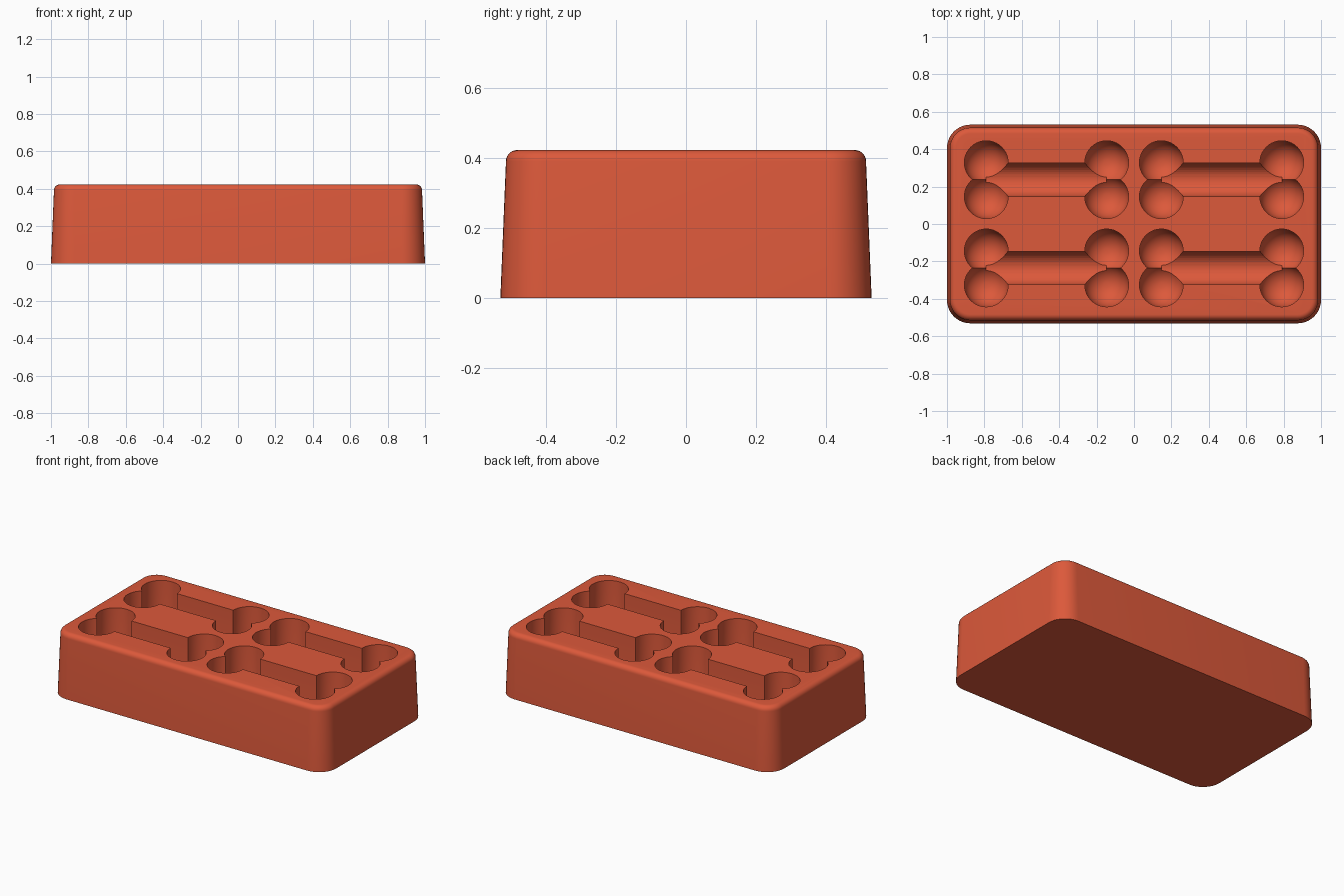
import bpy, bmesh, math
from mathutils import Vector

cube = bpy.data.objects.get("Cube")
if cube:
    bpy.data.objects.remove(cube, do_unlink=True)

HEIGHT = 0.423      # top of the block
AXIS_Z = 0.23       # height where the rounded cavity floors begin
OPEN_Z = 0.5        # cutters reach past the top face
KNOB_R, SHAFT_R = 0.117, 0.089
KNOB_DX, KNOB_DY = 0.322, 0.091

mat = bpy.data.materials.new("terracotta_red")
mat.use_nodes = True
colour = (0.72, 0.10, 0.043, 1)
mat.diffuse_color = colour
mat.node_tree.nodes["Principled BSDF"].inputs["Base Color"].default_value = colour


def loft(name, rings):
    """Closed solid through rings of equal point count."""
    bm = bmesh.new()
    loops = [[bm.verts.new(p) for p in ring] for ring in rings]
    for a, b in zip(loops, loops[1:]):
        n = len(a)
        for i in range(n):
            j = (i + 1) % n
            bm.faces.new((a[i], a[j], b[j], b[i]))
    bm.faces.new(loops[0])
    bm.faces.new(loops[-1])
    bmesh.ops.recalc_face_normals(bm, faces=bm.faces)
    mesh = bpy.data.meshes.new(name)
    bm.to_mesh(mesh)
    bm.free()
    mesh.materials.append(mat)
    obj = bpy.data.objects.new(name, mesh)
    bpy.context.collection.objects.link(obj)
    return obj


def rounded_rect(hx, hy, r, z, steps=10):
    pts = []
    for k, (sx, sy) in enumerate(((1, 1), (-1, 1), (-1, -1), (1, -1))):
        for i in range(steps + 1):
            a = math.pi / 2 * (k + i / steps)
            pts.append(Vector((sx * (hx - r) + r * math.cos(a),
                               sy * (hy - r) + r * math.sin(a), z)))
    return pts


def circle(x, y, r, z, n=40):
    return [Vector((x + r * math.cos(math.tau * i / n),
                    y + r * math.sin(math.tau * i / n), z)) for i in range(n)]


def knob_cutter(x, y):
    """Round well with a hemispherical floor."""
    rings = []
    for i in range(1, 13):
        a = math.pi / 2 * i / 12
        rings.append(circle(x, y, KNOB_R * math.sin(a), AXIS_Z - KNOB_R * math.cos(a)))
    rings.append(circle(x, y, KNOB_R, OPEN_Z))
    return loft("knob_cutter", rings)


def shaft_cutter(x, y):
    """Straight trough with a half-round floor."""
    section = [(SHAFT_R, OPEN_Z), (-SHAFT_R, OPEN_Z)]
    for i in range(21):
        a = math.pi * (1 + i / 20)
        section.append((SHAFT_R * math.cos(a), AXIS_Z + SHAFT_R * math.sin(a)))
    return loft("shaft_cutter", [[Vector((x + s * KNOB_DX, y + v, z)) for v, z in section]
                                 for s in (-1, 1)])


# Tapered block with rounded corners and a rolled top edge
fillet = 0.032
rings = [rounded_rect(1.0, 0.531, 0.125, 0)]
for i in range(8):
    a = math.pi / 2 * i / 7
    inset = 0.016 + fillet * (1 - math.cos(a))
    rings.append(rounded_rect(1 - inset, 0.531 - inset, 0.125 - inset,
                              HEIGHT - fillet * (1 - math.sin(a))))
block = loft("mould_block", rings)

# Four bone-shaped cavities
cutters = []
for cx in (-0.468, 0.468):
    for cy in (-0.235, 0.237):
        cutters.append(shaft_cutter(cx, cy))
        for sx in (-1, 1):
            for sy in (-1, 1):
                cutters.append(knob_cutter(cx + sx * KNOB_DX, cy + sy * KNOB_DY))

bpy.ops.object.select_all(action='DESELECT')
block.select_set(True)
bpy.context.view_layer.objects.active = block
for cutter in cutters:
    cutter.hide_render = True
    mod = block.modifiers.new("cavity", 'BOOLEAN')
    mod.operation = 'DIFFERENCE'
    mod.solver = 'EXACT'
    mod.object = cutter
    bpy.ops.object.modifier_apply(modifier=mod.name)
    bpy.data.objects.remove(cutter, do_unlink=True)

bpy.ops.object.shade_smooth_by_angle(angle=math.radians(30))
